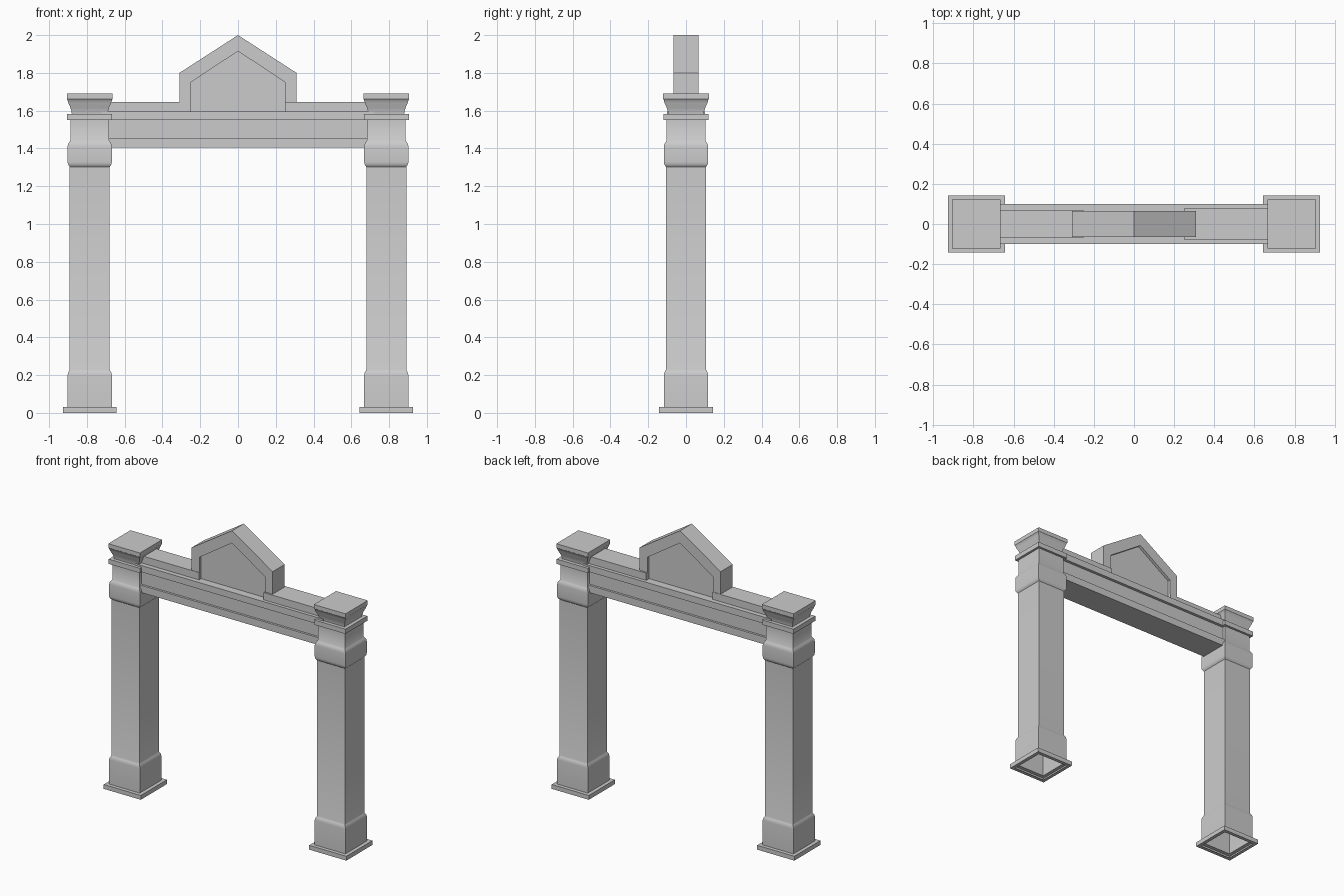
import bpy, bmesh

if "Cube" in bpy.data.objects:
    bpy.data.objects.remove(bpy.data.objects["Cube"])


def finish(name, bm):
    bmesh.ops.recalc_face_normals(bm, faces=bm.faces)
    me = bpy.data.meshes.new(name)
    bm.to_mesh(me)
    bm.free()
    ob = bpy.data.objects.new(name, me)
    bpy.context.collection.objects.link(ob)
    bpy.ops.object.select_all(action='DESELECT')
    ob.select_set(True)
    bpy.context.view_layer.objects.active = ob
    bpy.ops.object.shade_smooth_by_angle(angle=0.6)
    return ob


def square_column(name, cx, profile):
    """Sweep a (half width, z) profile round a square; open below, closed on top."""
    bm = bmesh.new()
    rings = [[bm.verts.new((cx + sx * h, sy * h, z))
              for sx, sy in ((-1, -1), (1, -1), (1, 1), (-1, 1))] for h, z in profile]
    for a, b in zip(rings, rings[1:]):
        for i in range(4):
            j = (i + 1) % 4
            bm.faces.new((a[i], a[j], b[j], b[i]))
    bm.faces.new(rings[-1])
    return finish(name, bm)


def slab(name, outline, half_depth):
    """Extrude an (x, z) outline symmetrically along y."""
    bm = bmesh.new()
    face = bm.faces.new([bm.verts.new((x, -half_depth, z)) for x, z in outline])
    ext = bmesh.ops.extrude_face_region(bm, geom=[face], use_keep_orig=True)
    moved = [v for v in ext['geom'] if isinstance(v, bmesh.types.BMVert)]
    bmesh.ops.translate(bm, verts=moved, vec=(0, 2 * half_depth, 0))
    return finish(name, bm)


def box(name, x0, x1, z0, z1, half_depth):
    return slab(name, [(x0, z0), (x1, z0), (x1, z1), (x0, z1)], half_depth)


# Pillars: plinth, base block, shaft, upper band, collar, flared capital
pillar = [(0.118, 0), (0.142, 0), (0.142, 0.03), (0.117, 0.03),
          (0.117, 0.2), (0.115, 0.213), (0.109, 0.222), (0.106, 0.23),
          (0.106, 1.303), (0.111, 1.309), (0.116, 1.318), (0.117, 1.33),
          (0.117, 1.41), (0.115, 1.423), (0.108, 1.434), (0.103, 1.442),
          (0.103, 1.55), (0.119, 1.55), (0.119, 1.583), (0.095, 1.583),
          (0.096, 1.595), (0.102, 1.615), (0.113, 1.64), (0.119, 1.66),
          (0.121, 1.662), (0.121, 1.69)]
for side, s in (("left", -1), ("right", 1)):
    square_column(side + "_pillar", s * 0.785, pillar)

# Lintel: lower fascia, recessed frieze, cornice
box("lintel_fascia", -0.72, 0.72, 1.405, 1.455, 0.095)
box("lintel_frieze", -0.72, 0.72, 1.455, 1.55, 0.08)
box("lintel_cornice", -0.72, 0.72, 1.55, 1.595, 0.1)

# Parapet strips on either side of the gable
box("left_parapet", -0.72, -0.25, 1.595, 1.645, 0.068)
box("right_parapet", 0.25, 0.72, 1.595, 1.645, 0.077)

# Gable frame and its recessed panel
slab("gable_frame", [(-0.31, 1.595), (-0.25, 1.595), (-0.25, 1.75), (0, 1.915),
                     (0.25, 1.75), (0.25, 1.595), (0.31, 1.595), (0.31, 1.8),
                     (0, 2.0), (-0.31, 1.8)], 0.065)
slab("gable_panel", [(-0.25, 1.595), (0.25, 1.595), (0.25, 1.75),
                     (0, 1.915), (-0.25, 1.75)], 0.045)
